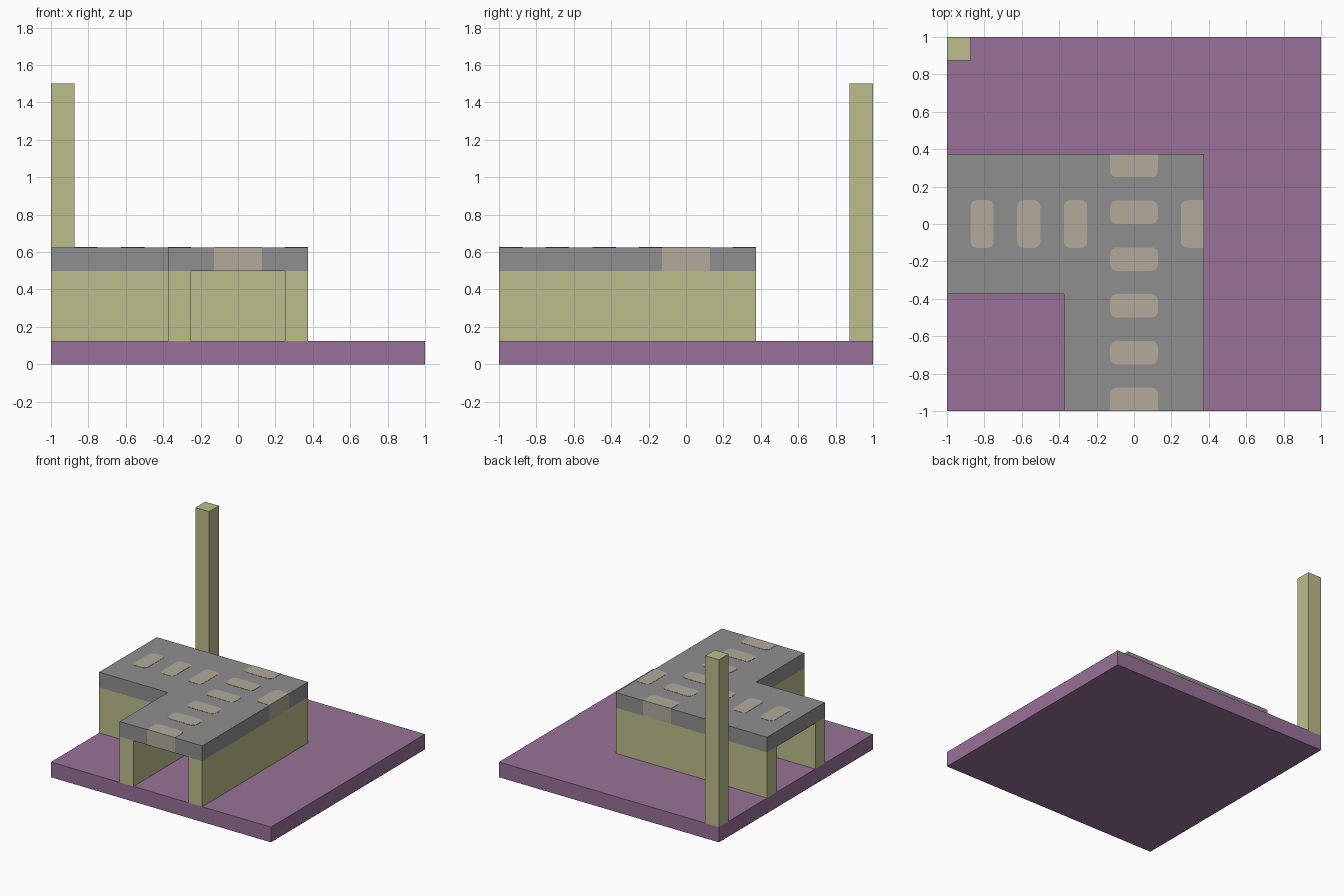
import bpy, bmesh
from math import cos, sin, pi

cube = bpy.data.objects.get("Cube")
if cube:
    bpy.data.objects.remove(cube, do_unlink=True)


def material(name, rgb):
    m = bpy.data.materials.new(name)
    m.use_nodes = True
    m.diffuse_color = (*rgb, 1)
    m.node_tree.nodes["Principled BSDF"].inputs["Base Color"].default_value = (*rgb, 1)
    return m


purple = material("purple", (0.31, 0.17, 0.31))
olive = material("olive", (0.51, 0.515, 0.262))
grey = material("road grey", (0.27, 0.275, 0.27))
cream = material("stripe cream", (0.445, 0.407, 0.33))


def prism(name, outline, z0, z1, *mats):
    """Extrude a counter-clockwise outline from z0 up to z1."""
    bm = bmesh.new()
    low = [bm.verts.new((x, y, z0)) for x, y in outline]
    high = [bm.verts.new((x, y, z1)) for x, y in outline]
    bm.faces.new(low[::-1])
    bm.faces.new(high)
    n = len(outline)
    for i in range(n):
        j = (i + 1) % n
        bm.faces.new((low[i], low[j], high[j], high[i]))
    mesh = bpy.data.meshes.new(name)
    bm.to_mesh(mesh)
    bm.free()
    for m in mats:
        mesh.materials.append(m)
    obj = bpy.data.objects.new(name, mesh)
    bpy.context.collection.objects.link(obj)
    return obj


def rect(x0, x1, y0, y1):
    return [(x0, y0), (x1, y0), (x1, y1), (x0, y1)]


def rounded(x0, x1, y0, y1, square=(), r=0.035, steps=4):
    """Rectangle with rounded corners, apart from the square ones."""
    pts = []
    centres = rect(x0 + r, x1 - r, y0 + r, y1 - r)
    for k, (corner, (cx, cy)) in enumerate(zip(rect(x0, x1, y0, y1), centres)):
        if k in square:
            pts.append(corner)
            continue
        for s in range(steps + 1):
            a = pi + (k + s / steps) * pi / 2
            pts.append((cx + r * cos(a), cy + r * sin(a)))
    return pts


T = 0.125          # wall and slab thickness
HALF = 3 * T       # half the width of the road
IN = 2 * T         # half the width of the passage
S = 0.128          # half the length of a stripe
BASE, WALL, DECK = T, 0.5, 0.625

# Ground slab and corner post
prism("ground_slab", rect(-1, 1, -1, 1), 0, BASE, purple)
prism("corner_post", rect(-1, -1 + T, 1 - T, 1), BASE, 1.5, olive)

# Walls of the bent passage, open at its two ends
prism("outer_wall", [(IN, -1), (HALF, -1), (HALF, HALF), (-1, HALF), (-1, IN), (IN, IN)],
      BASE, WALL, olive)
prism("inner_wall", [(-HALF, -1), (-IN, -1), (-IN, -IN), (-1, -IN), (-1, -HALF), (-HALF, -HALF)],
      BASE, WALL, olive)

# Road deck; the short edge pieces where stripes run over the side are cream
deck = prism("road_deck", [(-HALF, -1), (-S, -1), (S, -1), (HALF, -1),
                           (HALF, -S), (HALF, S), (HALF, HALF),
                           (S, HALF), (-S, HALF), (-1, HALF),
                           (-1, -HALF), (-HALF, -HALF)], WALL, DECK, grey, cream)
for f in deck.data.polygons:
    c = f.center
    on_front_back = abs(c.x) < 0.01 and abs(f.normal.y) > 0.9
    on_right = abs(c.y) < 0.01 and f.normal.x > 0.9
    f.material_index = int(on_front_back or on_right)

# Painted stripes on top of the deck
TOP = DECK + 0.002
for i in range(6):
    y = -1 + i * IN
    square = {0: (0, 1), 5: (2, 3)}.get(i, ())
    prism(f"long_road_stripe_{i + 1}", rounded(-S, S, y, y + T, square), DECK, TOP, cream)
for i, x in enumerate((-0.875, -0.625, -0.375, 0.25)):
    square = (1, 2) if x > 0 else ()
    prism(f"side_road_stripe_{i + 1}", rounded(x, x + T, -S, S, square), DECK, TOP, cream)
